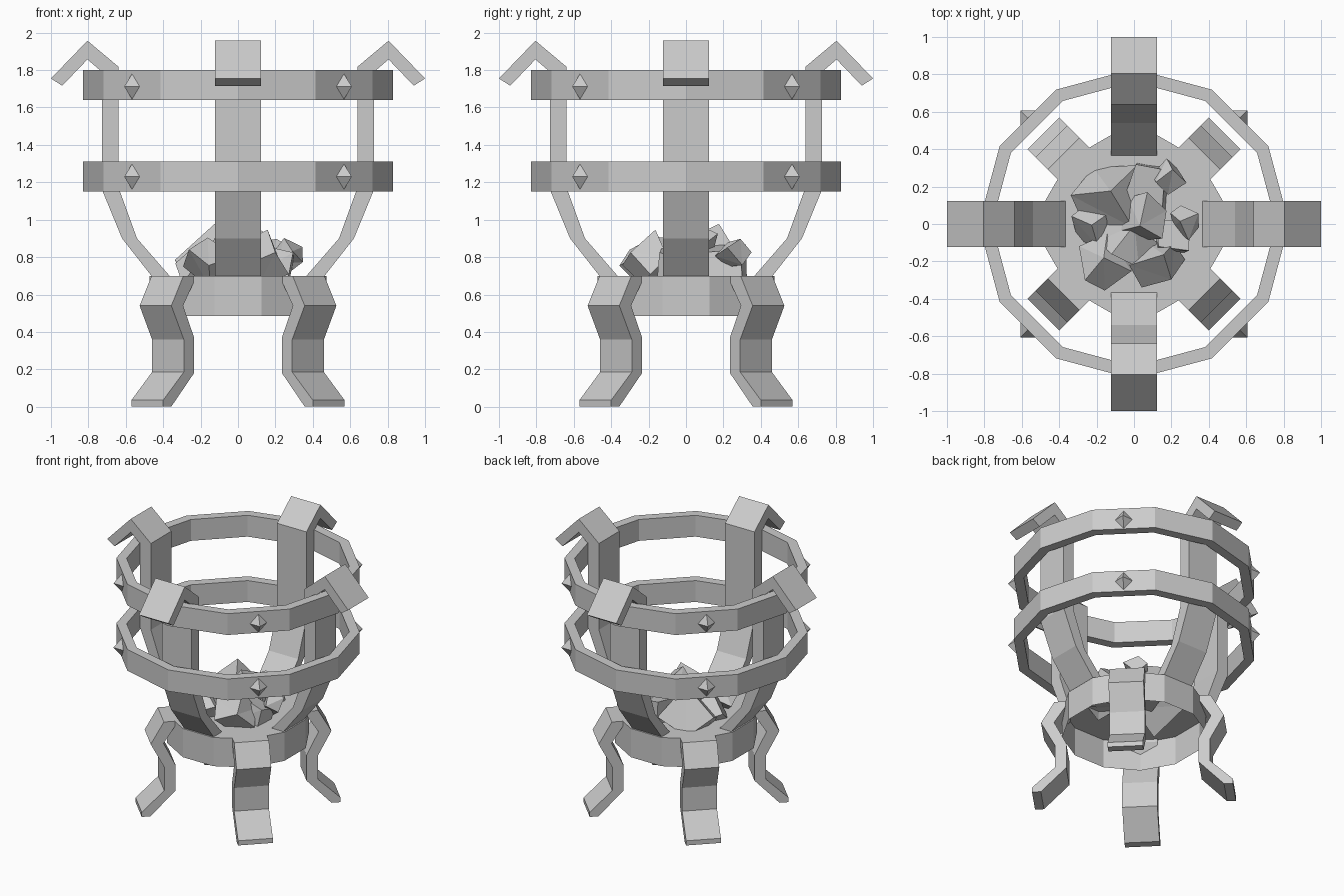
import bpy, bmesh, math, random
from mathutils import Matrix, Vector, Euler

if "Cube" in bpy.data.objects:
    bpy.data.objects.remove(bpy.data.objects["Cube"])

random.seed(4)


def finish(name, bm):
    bmesh.ops.recalc_face_normals(bm, faces=bm.faces)
    mesh = bpy.data.meshes.new(name)
    bm.to_mesh(mesh)
    bm.free()
    obj = bpy.data.objects.new(name, mesh)
    bpy.context.collection.objects.link(obj)
    return obj


def bar(name, profile, half_width, degrees):
    """Extrude a (radius, height) profile sideways and turn it about z."""
    bm = bmesh.new()
    face = bm.faces.new([bm.verts.new((r, -half_width, z)) for r, z in profile])
    ext = bmesh.ops.extrude_face_region(bm, geom=[face])
    new = [v for v in ext["geom"] if isinstance(v, bmesh.types.BMVert)]
    bmesh.ops.translate(bm, verts=new, vec=(0, 2 * half_width, 0))
    bm.transform(Matrix.Rotation(math.radians(degrees), 4, "Z"))
    return finish(name, bm)


def hoop(name, outer, inner, z0, z1, sides=12):
    """Flat band with a rectangular section."""
    bm = bmesh.new()
    loops = []
    for i in range(sides):
        a = 2 * math.pi * i / sides
        loops.append([bm.verts.new((r * math.cos(a), r * math.sin(a), z))
                      for r, z in ((outer, z0), (outer, z1), (inner, z1), (inner, z0))])
    for i in range(sides):
        p, q = loops[i], loops[(i + 1) % sides]
        for k in range(4):
            n = (k + 1) % 4
            bm.faces.new((p[k], q[k], q[n], p[n]))
    return finish(name, bm)


# Basket hoops
hoop("lower_hoop", 0.83, 0.76, 1.15, 1.31)
hoop("upper_hoop", 0.83, 0.76, 1.64, 1.80)

# Uprights with hooked tips
upright = [(0.366, 0.70), (0.54, 0.90), (0.638, 1.17), (0.638, 1.817),
           (0.805, 1.957), (1.0, 1.755), (0.94, 1.716), (0.805, 1.857),
           (0.727, 1.79), (0.727, 1.16), (0.62, 0.90), (0.463, 0.70)]
for i in range(4):
    bar(f"upright_{i + 1}", upright, 0.122, 90 * i)

# Bent legs
leg = [(0.445, 0.70), (0.533, 0.70), (0.624, 0.54), (0.53, 0.36), (0.53, 0.185),
       (0.686, 0.035), (0.686, 0.0), (0.625, 0.0), (0.452, 0.18), (0.452, 0.37),
       (0.535, 0.54), (0.445, 0.68)]
for i in range(4):
    bar(f"leg_{i + 1}", leg, 0.12, 45 + 90 * i)

# Base pan, open underneath
bm = bmesh.new()
bmesh.ops.create_cone(bm, cap_ends=True, segments=12, radius1=0.49, radius2=0.49, depth=0.215)
low = [f for f in bm.faces if len(f.verts) == 12 and f.calc_center_median().z < 0]
bmesh.ops.delete(bm, geom=low, context="FACES_ONLY")
turn = math.radians(15) if any(abs(v.co.x) < 1e-4 for v in bm.verts) else 0
bm.transform(Matrix.Translation((0, 0, 0.5925)) @ Matrix.Rotation(turn, 4, "Z"))
finish("base_pan", bm)

# Pointed studs on both hoops
for z in (1.23, 1.712):
    for i in range(4):
        bm = bmesh.new()
        ring = [bm.verts.new(p) for p in ((0.8, 0.06, 0), (0.8, 0, 0.07),
                                          (0.8, -0.06, 0), (0.8, 0, -0.07))]
        for r in (0.86, 0.745):
            tip = bm.verts.new((r, 0, 0))
            for k in range(4):
                bm.faces.new((ring[k], ring[(k + 1) % 4], tip))
        bm.transform(Matrix.Translation((0, 0, z)) @
                     Matrix.Rotation(math.radians(45 + 90 * i), 4, "Z"))
        finish("stud", bm)

# Heap of coals: position and half size of each rough block
coals = [(-0.12, 0.13, 0.73, 0.17), (0.07, 0.20, 0.74, 0.14), (0.18, 0.25, 0.82, 0.07),
         (0.27, 0.02, 0.81, 0.07), (0.06, 0.03, 0.85, 0.11), (-0.16, -0.20, 0.77, 0.12),
         (0.13, -0.22, 0.78, 0.12), (-0.04, -0.10, 0.79, 0.13), (0.20, -0.07, 0.75, 0.10),
         (-0.22, 0.0, 0.74, 0.10)]
for x, y, z, s in coals:
    bm = bmesh.new()
    bmesh.ops.create_cube(bm, size=1.5 * s)
    for v in bm.verts:
        v.co += Vector([random.uniform(-0.22, 0.22) * s for _ in range(3)])
    bmesh.ops.triangulate(bm, faces=bm.faces)
    rot = Euler([random.uniform(-0.7, 0.7) for _ in range(3)]).to_matrix().to_4x4()
    bm.transform(Matrix.Translation((x, y, z)) @ rot)
    finish("coal", bm)
